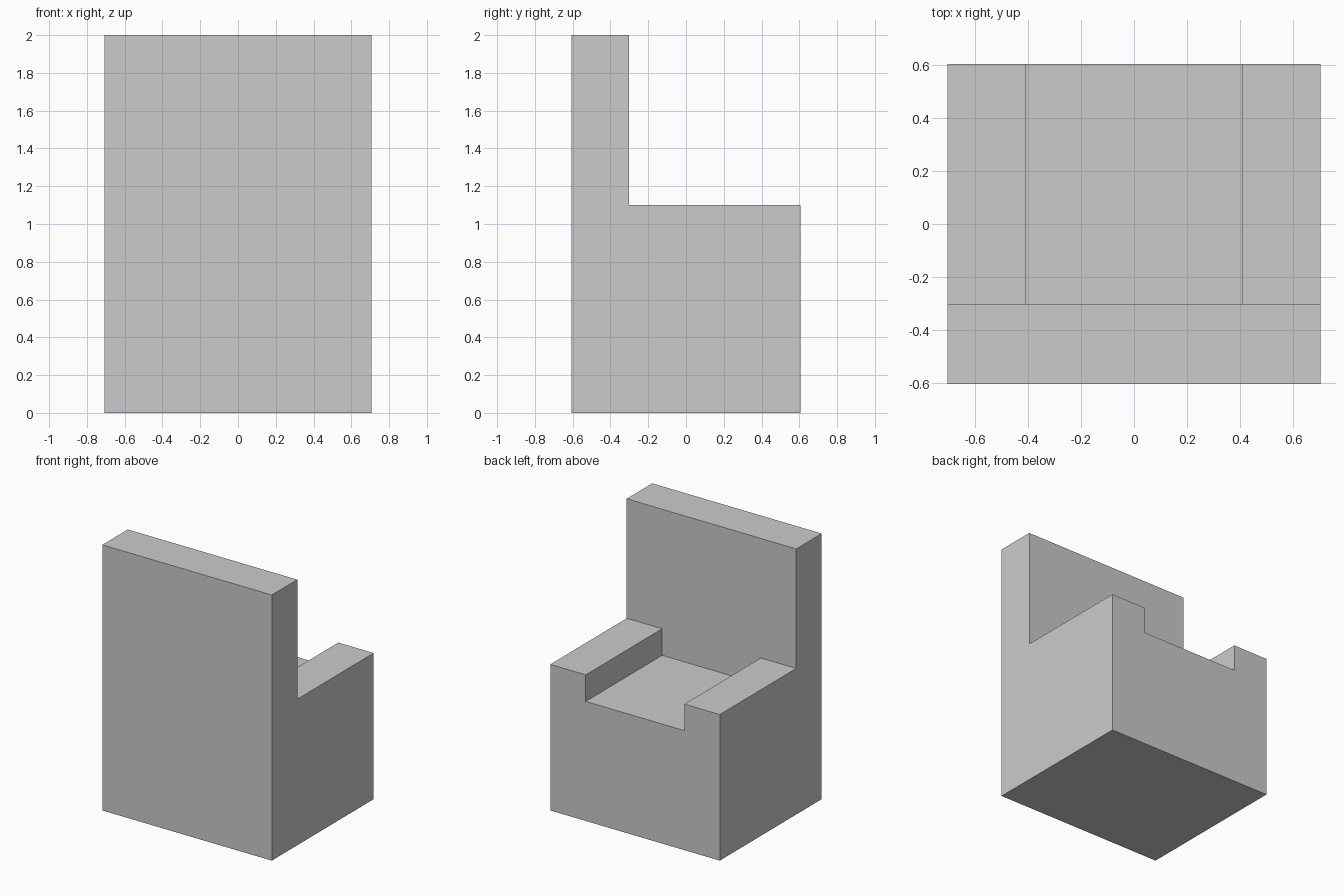
import bpy

if "Cube" in bpy.data.objects:
    bpy.data.objects.remove(bpy.data.objects["Cube"])


def box(name, x, y, z):
    """Add a box spanning the given (min, max) ranges."""
    spans = (x, y, z)
    bpy.ops.mesh.primitive_cube_add(size=1, location=[(a + b) / 2 for a, b in spans])
    obj = bpy.context.object
    obj.name = name
    obj.scale = [b - a for a, b in spans]
    bpy.ops.object.transform_apply(location=False, rotation=False, scale=True)
    return obj


HALF_W, HALF_D = 0.706, 0.606
SEAT_Z, ARM_Z, TOP_Z = 0.90, 1.10, 2.0
BACK_Y, ARM_X = -0.303, 0.411

# Solid base whose top is the seat
box("seat_base", (-HALF_W, HALF_W), (-HALF_D, HALF_D), (0, SEAT_Z))

# Tall backrest along the -y edge
box("backrest", (-HALF_W, HALF_W), (-HALF_D, BACK_Y), (SEAT_Z, TOP_Z))

# Armrests on both sides
for side, x in (("left", (-HALF_W, -ARM_X)), ("right", (ARM_X, HALF_W))):
    box(f"armrest_{side}", x, (BACK_Y, HALF_D), (SEAT_Z, ARM_Z))
